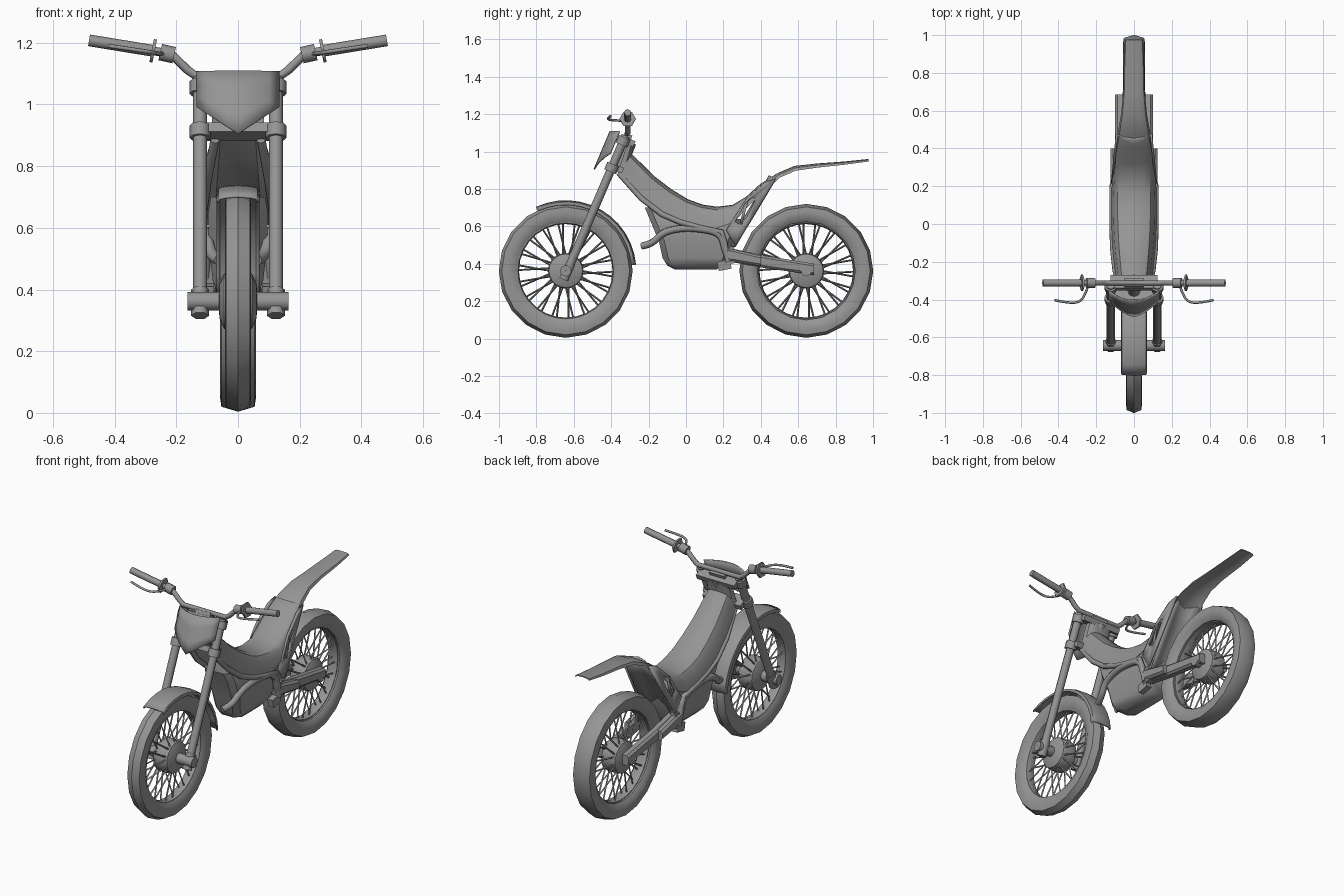
import bpy, bmesh, math
from mathutils import Vector

if "Cube" in bpy.data.objects:
    bpy.data.objects.remove(bpy.data.objects["Cube"])

GREY = bpy.data.materials.new("mid_grey")
GREY.diffuse_color = (0.3, 0.3, 0.3, 1)
GREY.use_nodes = True
GREY.node_tree.nodes["Principled BSDF"].inputs["Base Color"].default_value = GREY.diffuse_color


def add(name, data):
    ob = bpy.data.objects.new(name, data)
    bpy.context.collection.objects.link(ob)
    data.materials.append(GREY)
    return ob


def make(name, verts, faces, mirror=False, solid=0.0):
    me = bpy.data.meshes.new(name)
    me.from_pydata([tuple(v) for v in verts], [], faces)
    bm = bmesh.new()
    bm.from_mesh(me)
    bmesh.ops.remove_doubles(bm, verts=bm.verts, dist=0.00005)
    bmesh.ops.recalc_face_normals(bm, faces=bm.faces)
    bm.to_mesh(me)
    bm.free()
    ob = add(name, me)
    if mirror:
        ob.modifiers.new("mirror", 'MIRROR')
    if solid:
        m = ob.modifiers.new("thickness", 'SOLIDIFY')
        m.thickness, m.offset = solid, 0
    return ob


def loft(name, rings, closed=True, caps=True, **kw):
    """Skin a list of equal-length point rings."""
    n, k = len(rings[0]), len(rings)
    faces = [(i * n + j, i * n + (j + 1) % n, (i + 1) * n + (j + 1) % n, (i + 1) * n + j)
             for i in range(k - 1) for j in range(n if closed else n - 1)]
    if caps and closed:
        faces += [tuple(range(n)), tuple(range((k - 1) * n, k * n))]
    return make(name, [p for r in rings for p in r], faces, **kw)


def lathe(name, prof, y, z, n):
    """Spin a closed (x, radius) profile about a line parallel to x."""
    return loft(name, [[(x, y + r * math.cos(a), z + r * math.sin(a)) for x, r in prof]
                       for a in [2 * math.pi * i / n for i in range(n + 1)]], caps=False)


def tube(name, pts, r, both=True, curved=False, res=2):
    cu = bpy.data.curves.new(name, 'CURVE')
    cu.dimensions, cu.bevel_depth, cu.bevel_resolution = '3D', r, res
    cu.use_fill_caps, cu.resolution_u = True, 4
    for s in ((1, -1) if both else (1,)):
        sp = cu.splines.new('NURBS' if curved else 'POLY')
        sp.points.add(len(pts) - 1)
        for p, c in zip(sp.points, pts):
            p.co = (s * c[0], c[1], c[2], 1)
        if curved:
            sp.order_u, sp.use_endpoint_u = 3, True
    return add(name, cu)


def box(name, loc, size, tilt=0.0):
    c, s = math.cos(tilt), math.sin(tilt)
    hx, hy, hz = (v / 2 for v in size)
    return loft(name, [[(loc[0] + i * hx, loc[1] + j * hy * c - k * hz * s, loc[2] + j * hy * s + k * hz * c)
                        for i, j in ((-1, -1), (1, -1), (1, 1), (-1, 1))] for k in (-1, 1)])


# Wheels: ridged tyre, rim, barrel hub, axle and spokes
WZ = 0.362
for tag, wy, w, axle, ar in (("front", -0.643, 0.042, 0.163, 0.030), ("rear", 0.643, 0.058, 0.100, 0.028)):
    half = [(0, .358), (.93 * w, .342), (w, .315), (.93 * w, .285), (.62 * w, .262)]
    lathe(tag + "_tyre", half + [(-x, r) for x, r in half[:0:-1]], wy, WZ, 20)
    lathe(tag + "_rim", [(-.026, .268), (-.026, .256), (0, .25), (.026, .256), (.026, .268)], wy, WZ, 28)
    lathe(tag + "_hub", [(-.064, .001), (-.06, .055), (-.045, .09), (-.025, .095), (.025, .095),
                         (.045, .09), (.06, .055), (.064, .001)], wy, WZ, 20)
    lathe(tag + "_axle", [(-axle, .001), (-axle, ar), (axle, ar), (axle, .001)], wy, WZ, 12)
    verts, faces = [], []
    N = 36
    for i in range(N):
        a = 2 * math.pi * i / N
        b = a + (.16 if i % 2 else -.12)
        sx = .034 if i % 4 < 2 else -.034
        p = Vector((sx, wy + .085 * math.cos(a), WZ + .085 * math.sin(a)))
        q = Vector((sx * .2, wy + .26 * math.cos(b), WZ + .26 * math.sin(b)))
        u = (q - p).normalized()
        s = u.cross(Vector((1, 0, 0))).normalized()
        t = u.cross(s)
        o = len(verts)
        for e in (p, q):
            verts += [e + .005 * (s * math.cos(k * math.pi / 2) + t * math.sin(k * math.pi / 2)) for k in range(4)]
        faces += [(o + k, o + (k + 1) % 4, o + 4 + (k + 1) % 4, o + 4 + k) for k in range(4)]
    make(tag + "_spokes", verts, faces)

# Fork legs, lugs, clamps and steering head
def fork(z, off=0.0):
    return -0.325 - 0.43 * (1.08 - z) + off

FX, TILT = 0.123, -0.41
tube("fork_legs", [(FX, fork(.33), .33), (FX, fork(1.085), 1.085)], .023)
tube("fork_lugs", [(FX, fork(.315), .315), (FX, fork(.40), .40)], .029, res=1)
for tag, z in (("upper", 1.055), ("lower", .912)):
    tube(tag + "_clamp_rings", [(FX, fork(z - .02), z - .02), (FX, fork(z + .02), z + .02)], .034)
    box(tag + "_fork_clamp", (0, fork(z, .025), z), (.25, .075, .032), TILT)
tube("steering_head", [(0, fork(.91, .04), .91), (0, fork(1.05, .04), 1.05)], .034, both=False)

# Number plate: curved shield with a pointed bottom
U = (-1, -.75, -.5, -.25, 0, .25, .5, .75, 1)
rows = []
for t in (0, .35, .7, 1):
    row = []
    for u in U:
        z = 1.108 + t * (.905 + .085 * abs(u) - 1.108)
        row.append((u * .132, -.405 - .42 * (1.108 - z) + .05 * u * u, z))
    rows.append(row)
loft("number_plate", rows, closed=False, solid=.008)

# Handlebar, grips and levers
HY = -.312
bar = [(.14, HY, 1.095), (.165, HY, 1.113), (.21, HY, 1.158), (.24, HY, 1.168), (.47, HY, 1.206)]
tube("handlebar", [(-x, y, z) for x, y, z in bar[::-1]] + bar, .014, both=False)
tube("grips", [(.275, HY, 1.174), (.483, HY, 1.208)], .019)
tube("grip_flanges", [(.270, HY, 1.173), (.280, HY, 1.175)], .044, res=1)
tube("lever_clamps", [(.207, HY, 1.160), (.252, HY, 1.170)], .027)
tube("levers", [(.240, -.32, 1.165), (.255, -.365, 1.165), (.285, -.415, 1.170), (.35, -.418, 1.18),
                (.42, -.403, 1.19)], .0065, curved=True)
box("bar_mount", (0, -.315, 1.075), (.10, .045, .04), TILT)

# Front mudguard: strip with turned-down edges around the wheel
rows = []
for i in range(13):
    a = math.radians(115 - i * 110 / 12)
    rows.append([(u * .066, -.643 + (r := .374 - d) * math.cos(a), WZ + r * math.sin(a))
                 for u, d in ((-1, .022), (-.92, .008), (-.6, .003), (0, 0), (.6, .003), (.92, .008), (1, .022))])
loft("front_mudguard", rows, closed=False, solid=.007)

# Seat, body shell and tail: top line, lower edge, half width
stations = [(-.272, 1.055, -.318, 1.03, .080), (-.288, .985, -.365, .885, .088), (-.165, .865, -.24, .755, .104),
            (-.08, .80, -.145, .685, .113), (.01, .745, -.05, .635, .119), (.09, .716, .05, .605, .121),
            (.165, .705, .15, .585, .120), (.25, .715, .255, .62, .115), (.32, .757, .345, .72, .108),
            (.395, .825, .43, .79, .098), (.49, .885, .50, .86, .083), (.58, .923, .585, .897, .068),
            (.70, .936, .703, .914, .057), (.85, .947, .853, .93, .054), (.975, .960, .978, .947, .048)]
sec = [(0, 0), (.4, .03), (.72, .14), (.9, .4), (1, 1)]
prof = sec + [(.85, .85), (.6, .45), (0, .35), (-.6, .45), (-.85, .85)] + [(-x, t) for x, t in sec[:0:-1]]
loft("seat_and_tail", [[(x * w, ty + t * (by - ty), tz + t * (bz - tz)) for x, t in prof]
                       for ty, tz, by, bz, w in stations])

# Lower body: motor housing and belly guard
rings = []
for z, y0, y1, w in ((.70, -.22, .30, .088), (.64, -.195, .29, .098), (.52, -.145, .255, .092),
                     (.43, -.125, .228, .082), (.39, -.10, .20, .068), (.368, -.055, .16, .045)):
    c = .03
    rings.append([(-w + c, y0, z), (w - c, y0, z), (w, y0 + c, z), (w, y1 - c, z),
                  (w - c, y1, z), (-w + c, y1, z), (-w, y1 - c, z), (-w, y0 + c, z)])
rings[0] = [(x, y, min(.70, .70 - max(0, y + .12) * .2)) for x, y, z in rings[0]]
loft("motor_housing", rings)

# Frame rails and front pipes
tube("frame_rails", [(.075, -.36, .885), (.10, -.24, .75), (.112, -.13, .665), (.115, -.03, .622), (.116, .08, .592),
                     (.116, .19, .57), (.115, .205, .52), (.11, .225, .41)], .015)
tube("front_pipes", [(.06, -.235, .495), (.085, -.18, .505), (.10, -.13, .565), (.108, -.04, .59),
                     (.112, .06, .59), (.110, .19, .565), (.108, .21, .46), (.105, .235, .42)], .019, curved=True)
for s in (-1, 1):
    side = "right" if s > 0 else "left"
    box(side + "_foot_bracket", (s * .095, .205, .392), (.035, .07, .05), .2)
    box(side + "_pivot_plate", (s * .095, .235, .445), (.04, .055, .09), .15)

# Swingarm with a wider front section, chamfered edges
def arm(name, x0, x1, st):
    c = .012
    loft(name, [[(x0, y, z - h), (x1 - c, y, z - h), (x1, y, z - h + c), (x1, y, z + h - c), (x1 - c, y, z + h),
                 (x0, y, z + h)] for y, z, h in st], mirror=True)

arm("swingarm", .06, .10, ((.22, .45, .037), (.42, .41, .033), (.685, .37, .030)))
arm("swingarm_cover", .09, .124, ((.225, .45, .034), (.40, .415, .028)))

# Rear side panels with an opening and a rib, and the inner mudguard
outer = [(.215, .58), (.265, .49), (.35, .635), (.48, .855), (.42, .835), (.32, .745)]
inner = [(.262, .63), (.28, .61), (.325, .65), (.372, .745), (.355, .755), (.315, .72)]
make("rear_side_panels", [(.116 - .1 * (y - .22), y, z) for y, z in outer + inner],
     [(i, (i + 1) % 6, 6 + (i + 1) % 6, 6 + i) for i in range(6)], mirror=True, solid=.012)
make("panel_ribs", [(.110, .285, .61), (.110, .30, .61), (.103, .335, .745), (.103, .32, .735)],
     [(0, 1, 2, 3)], mirror=True, solid=.01)
loft("inner_mudguard", [[(u * w, y - .03 * (1 - u * u), z + .015 * (1 - u * u)) for u in (-1, -.6, 0, .6, 1)]
                        for y, z, w in ((.255, .49, .085), (.30, .56, .09), (.35, .64, .09), (.41, .74, .088),
                                        (.478, .855, .08))], closed=False, solid=.012)

# Smooth shading with crisp edges
bpy.ops.object.select_all(action='DESELECT')
for ob in bpy.context.scene.objects:
    if ob.type == 'MESH':
        ob.select_set(True)
        bpy.context.view_layer.objects.active = ob
bpy.ops.object.shade_smooth_by_angle(angle=math.radians(35))
